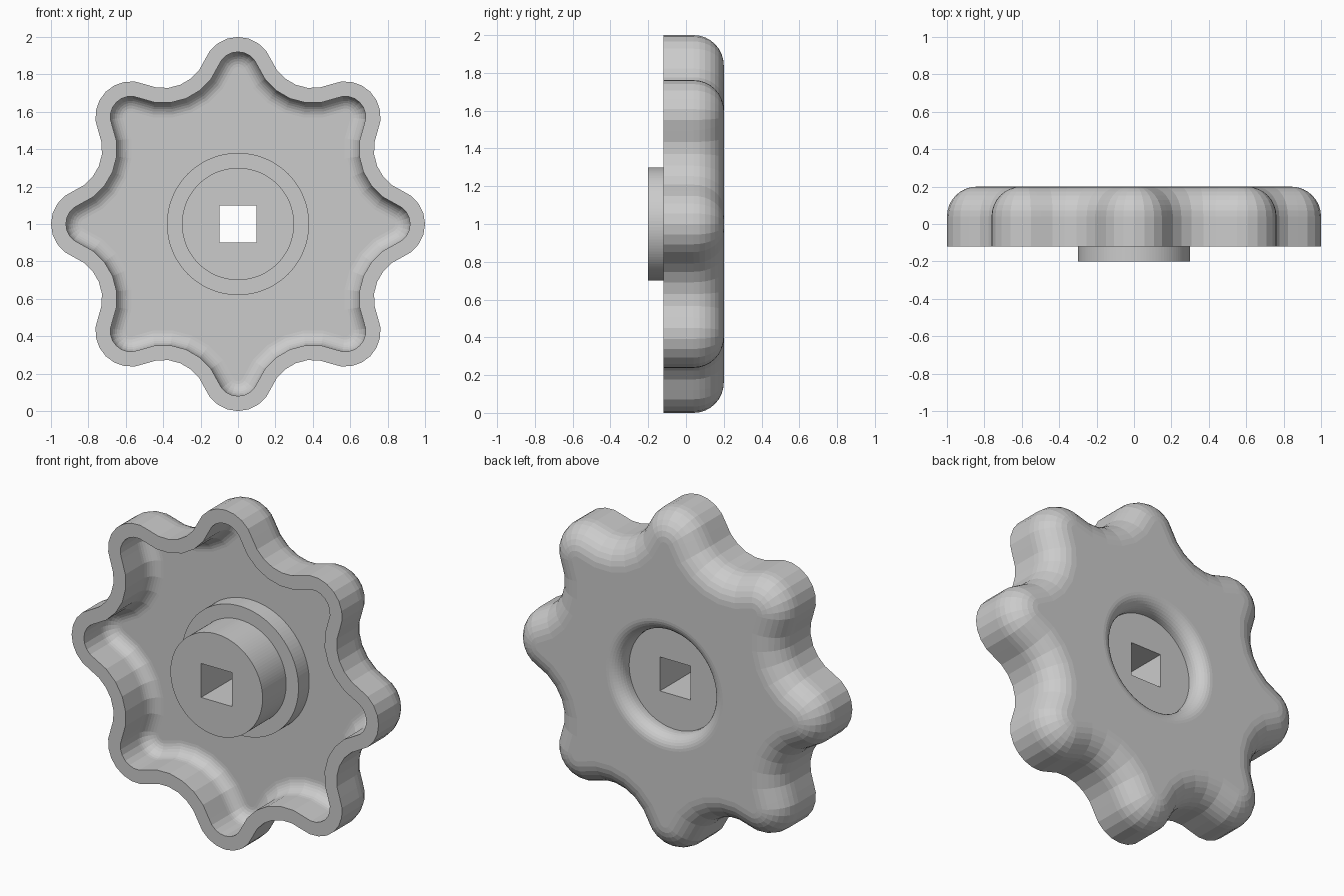
import bpy, bmesh
from math import sin, cos, pi, atan2, hypot, radians

if "Cube" in bpy.data.objects:
    bpy.data.objects.remove(bpy.data.objects["Cube"])

LOBES, TIP, DIP = 8, 4, 6              # lobe count, segments per half tip, per valley
SIDES = LOBES * (2 * TIP + DIP)
FILLET = 8                             # steps per rounded edge
LOBE_R, LOBE_C, VALLEY_C = 0.19, 0.81, 1.045
CENTRE_Z = 1.0


def lobed(d):
    """Wavy outline of tangent arcs, offset inward by d."""
    half = pi / LOBES
    cx, cz = VALLEY_C * cos(half), VALLEY_C * sin(half)
    phi = atan2(cz, cx - LOBE_C)
    valley_r = hypot(cx - LOBE_C, cz) - LOBE_R
    sector = []
    for i in range(TIP):
        a = phi * i / TIP
        sector.append((LOBE_C + (LOBE_R - d) * cos(a), (LOBE_R - d) * sin(a)))
    a0, a1 = phi + pi, 2 * half + pi - phi
    for i in range(DIP + 1):
        a = a0 + (a1 - a0) * i / DIP
        sector.append((cx + (valley_r + d) * cos(a), cz + (valley_r + d) * sin(a)))
    # Second half of the next tip mirrors the first half
    for x, z in reversed(sector[1:TIP]):
        c, s = cos(2 * half), sin(2 * half)
        sector.append((x * c + z * s, x * s - z * c))
    pts = []
    for k in range(LOBES):
        c, s = cos(2 * half * k), sin(2 * half * k)
        pts += [(x * c - z * s, x * s + z * c) for x, z in sector]
    return pts


def circle(r):
    return [(r * cos(2 * pi * i / SIDES), r * sin(2 * pi * i / SIDES)) for i in range(SIDES)]


def square(h):
    return [(h * x / max(abs(x), abs(z)), h * z / max(abs(x), abs(z))) for x, z in circle(1)]


def loft(name, rings):
    """Join (outline, y) rings into one closed ring-shaped solid."""
    bm = bmesh.new()
    loops = [[bm.verts.new((x, y, z + CENTRE_Z)) for x, z in pts] for pts, y in rings]
    for a, b in zip(loops, loops[1:] + loops[:1]):
        for i in range(SIDES):
            j = (i + 1) % SIDES
            bm.faces.new((a[i], a[j], b[j], b[i]))
    bmesh.ops.recalc_face_normals(bm, faces=bm.faces)
    mesh = bpy.data.meshes.new(name)
    bm.to_mesh(mesh)
    bm.free()
    obj = bpy.data.objects.new(name, mesh)
    bpy.context.collection.objects.link(obj)
    return obj


steps = [radians(90) * i / FILLET for i in range(FILLET + 1)]

# Front hub: square bore, boss, stepped collar
rings = [(square(0.1), -0.2), (circle(0.3), -0.2), (circle(0.3), 0.02),
         (circle(0.38), 0.02), (circle(0.38), 0.12)]
# Hollow inside of the rim, rounded into the web
rings += [(lobed(0.16 - 0.08 * cos(t)), 0.04 + 0.08 * sin(t)) for t in reversed(steps)]
# Front lip of the rim
rings += [(lobed(0.08), -0.12), (lobed(0.0), -0.12)]
# Rounded outside of the rim
rings += [(lobed(0.16 - 0.16 * cos(t)), 0.04 + 0.16 * sin(t)) for t in steps]
# Rear recess with rounded mouth, back to the bore
rings += [(circle(0.38 - 0.08 * sin(t)), 0.12 + 0.08 * cos(t)) for t in steps]
rings += [(circle(0.3), 0.1), (square(0.1), 0.1)]

loft("handwheel", rings)
